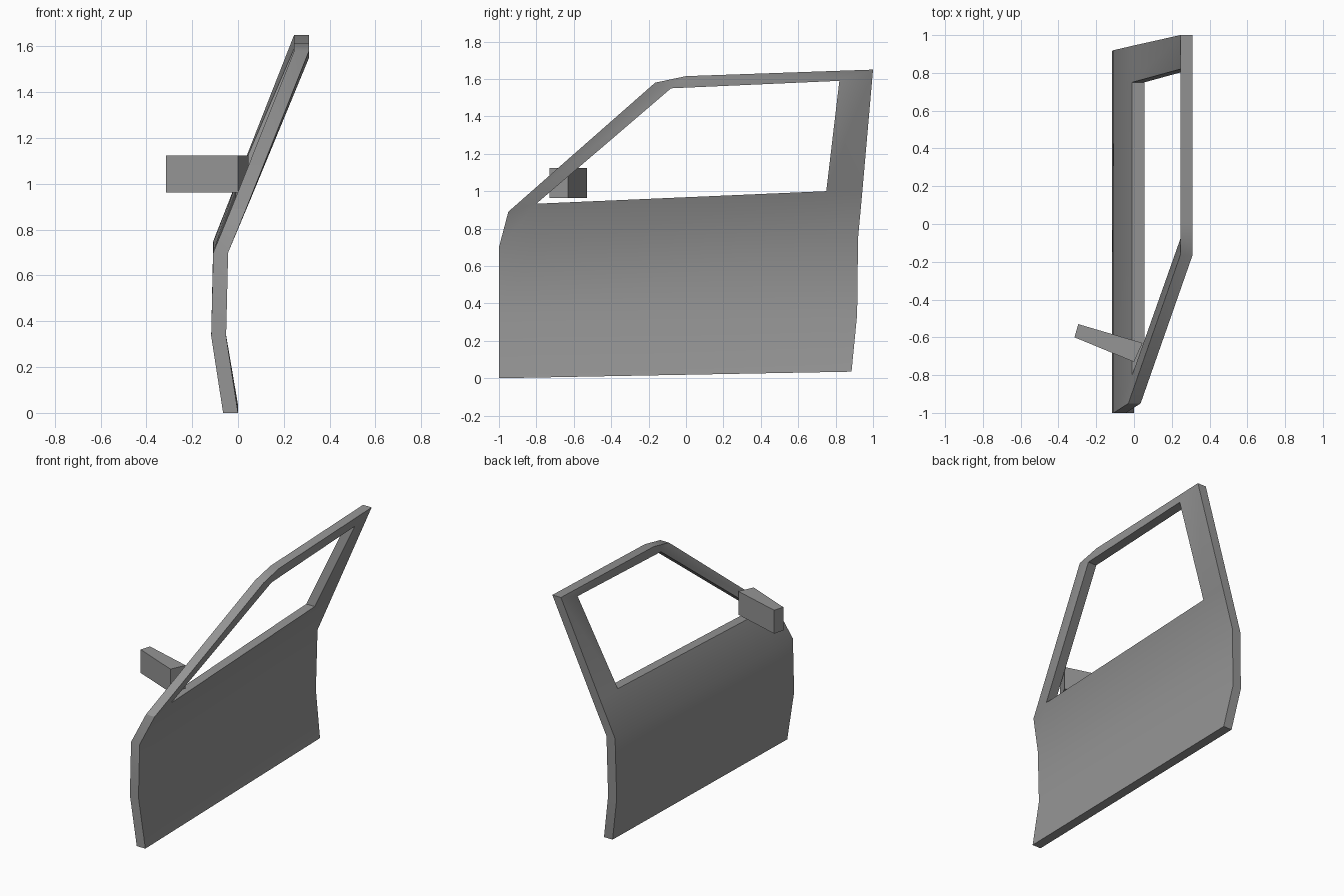
import bpy
import bmesh
import math
from mathutils import Vector

cube = bpy.data.objects.get("Cube")
if cube:
    bpy.data.objects.remove(cube)

THICKNESS = 0.065

grey = bpy.data.materials.new("plain_grey")
grey.use_nodes = True
colour = (0.3, 0.3, 0.3, 1)
grey.diffuse_color = colour
grey.node_tree.nodes["Principled BSDF"].inputs["Base Color"].default_value = colour


def extruded(name, points, faces, offset):
    """Sheet of named points, thickened along one offset vector."""
    bm = bmesh.new()
    verts = {key: bm.verts.new(co) for key, co in points.items()}
    for face in faces:
        bm.faces.new([verts[key] for key in face])
    result = bmesh.ops.extrude_face_region(bm, geom=bm.faces[:], use_keep_orig=True)
    moved = [g for g in result["geom"] if isinstance(g, bmesh.types.BMVert)]
    bmesh.ops.translate(bm, verts=moved, vec=offset)
    bmesh.ops.recalc_face_normals(bm, faces=bm.faces[:])
    mesh = bpy.data.meshes.new(name)
    bm.to_mesh(mesh)
    bm.free()
    mesh.materials.append(grey)
    obj = bpy.data.objects.new(name, mesh)
    bpy.context.collection.objects.link(obj)
    bpy.ops.object.select_all(action="DESELECT")
    obj.select_set(True)
    bpy.context.view_layer.objects.active = obj
    bpy.ops.object.shade_smooth_by_angle(angle=math.radians(30))
    return obj


# Door skin: curved rows from sill to waist, each from front edge to rear edge
rows = [
    ((-0.065, -1, 0), (-0.065, 0.885, 0.035)),
    ((-0.117, -1, 0.335), (-0.117, 0.915, 0.34)),
    ((-0.108, -1, 0.70), (-0.108, 0.92, 0.75)),
]
points = {}
for r, (front, rear) in enumerate(rows):
    for c, t in enumerate((0, 0.1, 0.91, 1)):
        points[r, c] = Vector(front).lerp(Vector(rear), t)

# Belt line, whose two middle points are the lower window corners
belt = [(-0.03, -0.95, 0.89), (-0.01, -0.80, 0.933),
        (-0.01, 0.75, 1.0), (-0.01, 0.943, 1.0)]
for c, co in enumerate(belt):
    points[3, c] = co
faces = [[(r, c), (r, c + 1), (r + 1, c + 1), (r + 1, c)]
         for r in range(3) for c in range(3)]

# Window frame: outer corners and upper window corners
points.update({
    "screen_top": (0.245, -0.165, 1.58),
    "roof_front": (0.245, 0, 1.615),
    "roof_rear": (0.245, 1, 1.65),
    "window_front": (0.245, -0.08, 1.55),
    "window_rear": (0.245, 0.82, 1.59),
})
faces += [
    [(3, 0), (3, 1), "window_front", "screen_top"],
    ["screen_top", "window_front", "roof_front"],
    ["roof_front", "window_front", "window_rear", "roof_rear"],
    [(3, 2), (3, 3), "roof_rear"],
    [(3, 2), "roof_rear", "window_rear"],
]
extruded("door_panel", points, faces, (THICKNESS, 0, 0))

# Wing mirror: tapered block reaching outward from the front pillar
outline = [(-0.315, -0.60), (0, -0.73), (0.045, -0.63), (-0.295, -0.53)]
corners = {i: (x, y, 0.963) for i, (x, y) in enumerate(outline)}
extruded("wing_mirror", corners, [list(corners)], (0, 0, 0.16))
